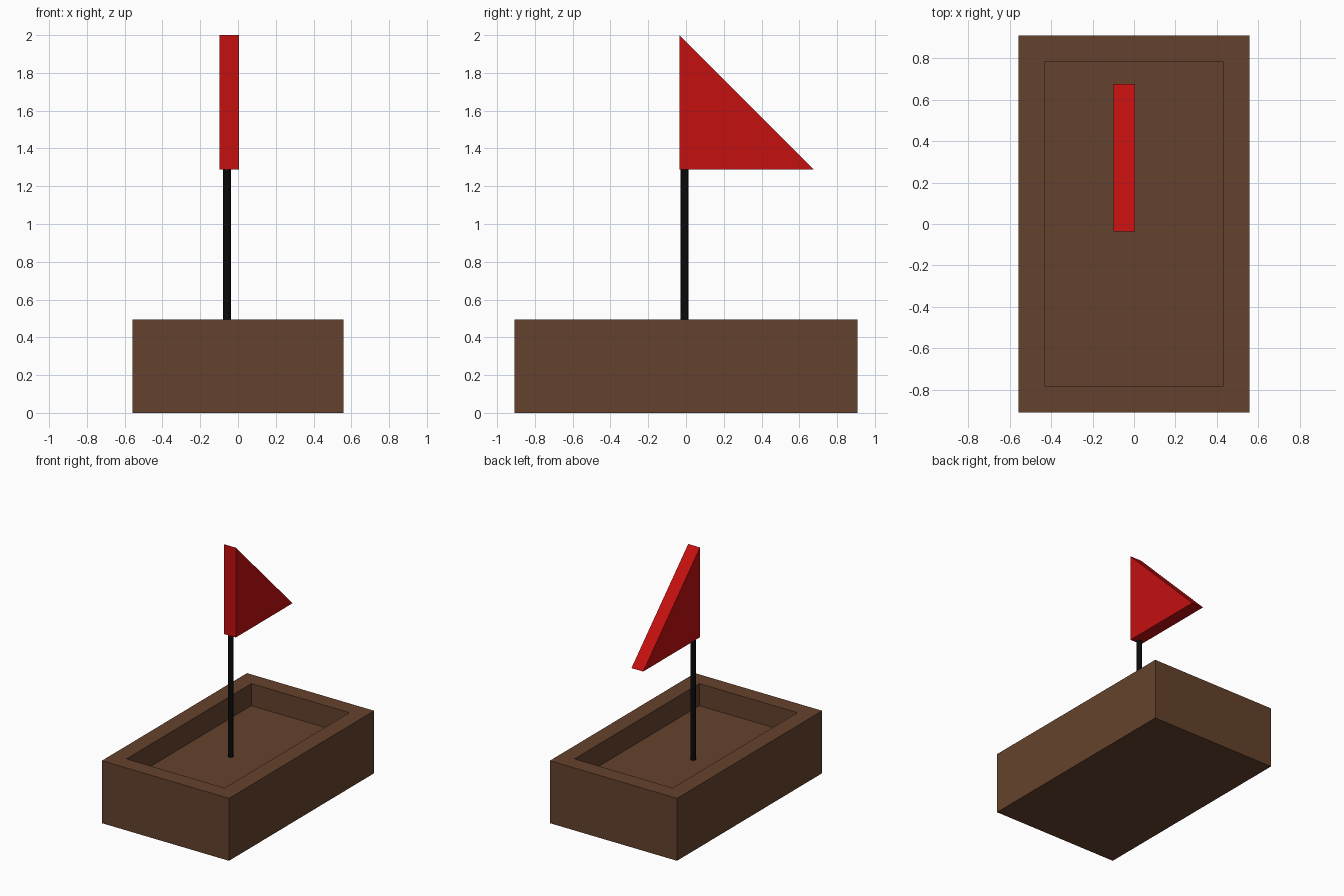
import bpy, bmesh
from mathutils import Matrix, Vector

if "Cube" in bpy.data.objects:
    bpy.data.objects.remove(bpy.data.objects["Cube"])


def material(name, rgb):
    m = bpy.data.materials.new(name)
    m.diffuse_color = (*rgb, 1.0)
    m.use_nodes = True
    m.node_tree.nodes["Principled BSDF"].inputs["Base Color"].default_value = m.diffuse_color
    return m


def add_object(name, bm, mat):
    bmesh.ops.recalc_face_normals(bm, faces=bm.faces)
    mesh = bpy.data.meshes.new(name)
    bm.to_mesh(mesh)
    bm.free()
    mesh.materials.append(mat)
    ob = bpy.data.objects.new(name, mesh)
    bpy.context.collection.objects.link(ob)
    return ob


brown = material("wood_brown", (0.13, 0.055, 0.026))
black = material("pole_black", (0.003, 0.003, 0.003))
red = material("flag_red", (0.55, 0.005, 0.005))

# Hull: a box with a rectangular well sunk into its top
bm = bmesh.new()
bmesh.ops.create_cube(bm, size=1, matrix=Matrix.Translation((0, 0, 0.2475))
                      @ Matrix.Diagonal((1.115, 1.817, 0.495, 1)))
bm.normal_update()
top = max(bm.faces, key=lambda f: f.normal.z)
bmesh.ops.inset_region(bm, faces=[top], thickness=0.18)
floor = bmesh.ops.extrude_discrete_faces(bm, faces=[top])["faces"][0]
bmesh.ops.translate(bm, verts=floor.verts, vec=(0, 0, -0.175))
add_object("hull", bm, brown)

# Mast: thin round pole standing on the well floor, ending inside the sail
bm = bmesh.new()
z0, z1 = 0.315, 1.5
bmesh.ops.create_cone(bm, cap_ends=True, segments=32, radius1=0.0205, radius2=0.0205,
                      depth=z1 - z0, matrix=Matrix.Translation((-0.058, -0.008, (z0 + z1) / 2)))
mast = add_object("mast", bm, black)

# Sail: thick triangular prism
bm = bmesh.new()
profile = [(-0.035, 1.288), (0.676, 1.288), (-0.035, 2.0)]
face = bm.faces.new([bm.verts.new((-0.098, y, z)) for y, z in profile])
ext = bmesh.ops.extrude_face_region(bm, geom=[face])
bmesh.ops.translate(bm, vec=Vector((0.103, 0, 0)),
                    verts=[g for g in ext["geom"] if isinstance(g, bmesh.types.BMVert)])
add_object("sail", bm, red)
